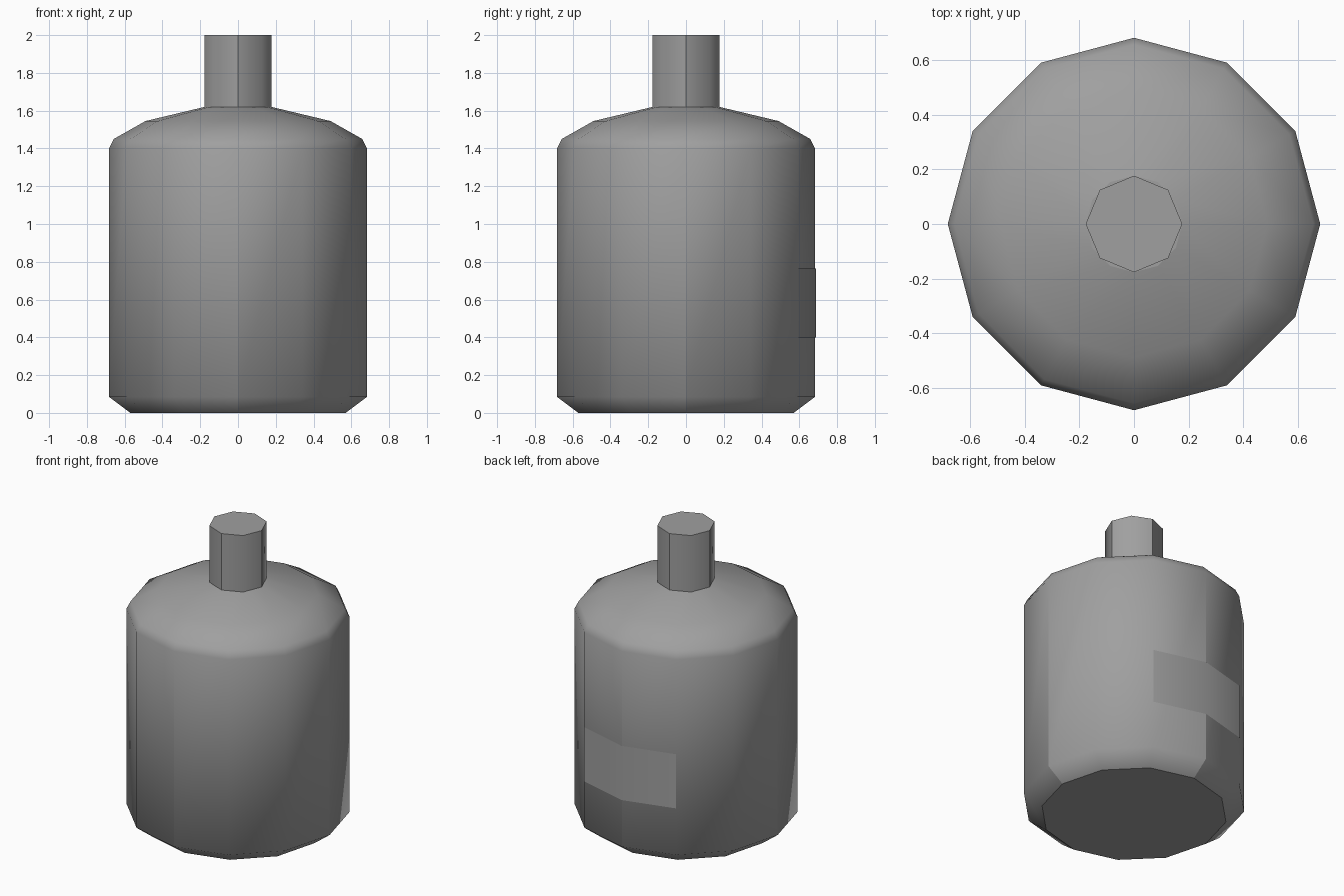
import bpy, bmesh
from math import cos, sin, radians

cube = bpy.data.objects.get("Cube")
if cube:
    bpy.data.objects.remove(cube, do_unlink=True)

GREY = (0.35, 0.35, 0.35, 1.0)
grey = bpy.data.materials.new("grey")
grey.use_nodes = True
grey.diffuse_color = GREY
grey.node_tree.nodes["Principled BSDF"].inputs["Base Color"].default_value = GREY


def ring(bm, radius, z, angles):
    return [bm.verts.new((radius * cos(radians(a)), radius * sin(radians(a)), z))
            for a in angles]


def finish(name, bm):
    mesh = bpy.data.meshes.new(name)
    bm.to_mesh(mesh)
    bm.free()
    mesh.materials.append(grey)
    obj = bpy.data.objects.new(name, mesh)
    bpy.context.collection.objects.link(obj)
    return obj


def lathe(name, profile, sides, seam_top):
    """Capped turned solid, smooth within each quarter, with sharp cap rims."""
    bm = bmesh.new()
    angles = [360 * i / sides for i in range(sides)]
    rings = [ring(bm, r, z, angles) for r, z in profile]
    for low, high in zip(rings, rings[1:]):
        for i in range(sides):
            j = (i + 1) % sides
            bm.faces.new((low[i], low[j], high[j], high[i])).smooth = True
    caps = [bm.faces.new(rings[0][::-1]), bm.faces.new(rings[-1])]
    for cap in caps:
        for edge in cap.edges:
            edge.smooth = False
    # Upright seams between the four quarters
    for low, high in zip(rings, rings[1:]):
        if high[0].co.z <= seam_top:
            for i in range(0, sides, sides // 4):
                bm.edges.get((low[i], high[i])).smooth = False
    return finish(name, bm)


# Bottle body with chamfered base and sloping shoulder
lathe("bottle_body", [(0.57, 0), (0.683, 0.085), (0.683, 1.4), (0.658, 1.45),
                      (0.49, 1.545), (0.177, 1.62)], 12, 1.42)

# Eight-sided neck
lathe("bottle_neck", [(0.177, 1.61), (0.177, 2.0)], 8, 2.0)

# Thin label wrapped over two panels at the back
bm = bmesh.new()
low, high = [ring(bm, 0.687, z, (60, 90, 120)) for z in (0.4, 0.765)]
for i in range(2):
    bm.faces.new((low[i], low[i + 1], high[i + 1], high[i])).smooth = True
finish("back_label", bm)
